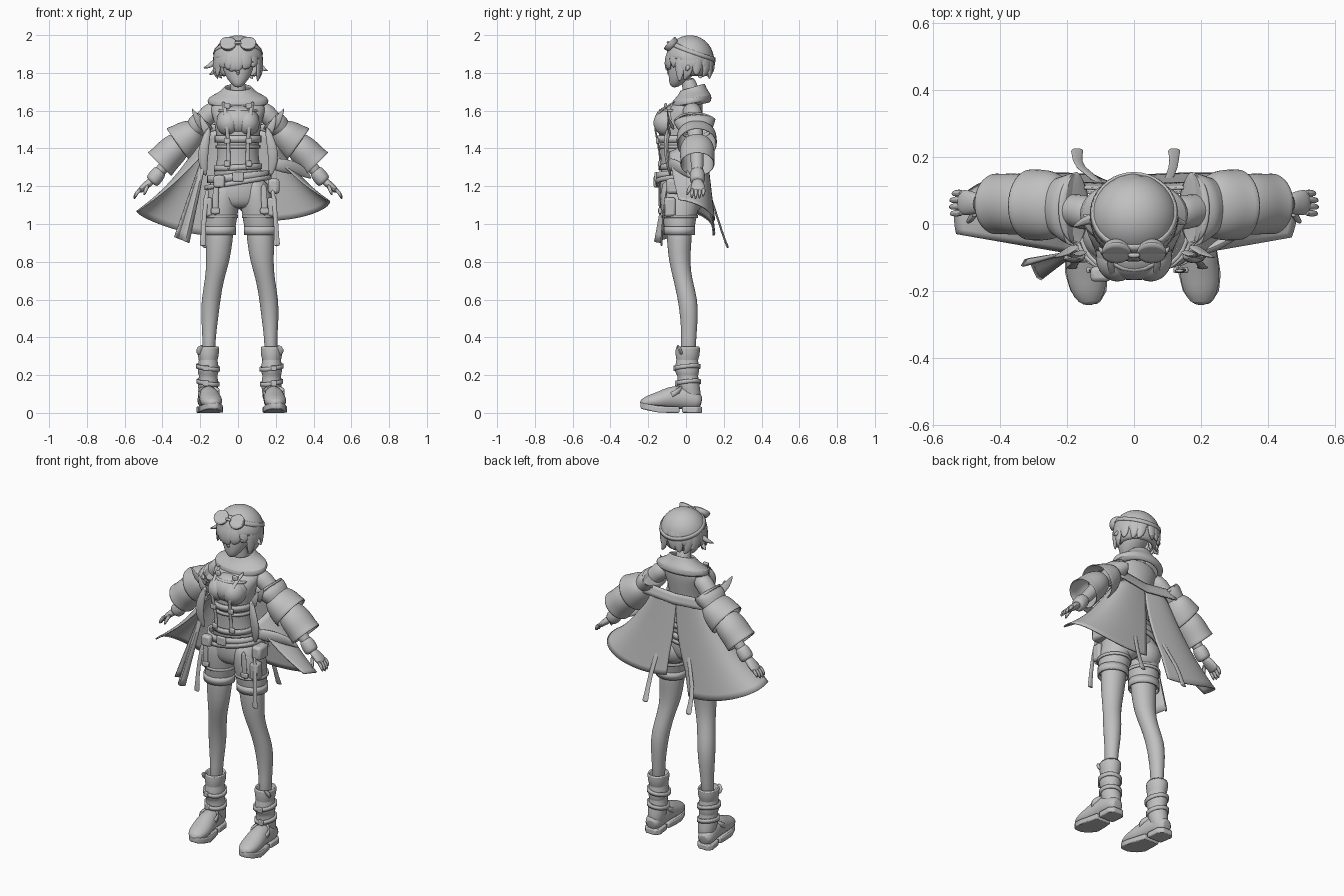
import bpy, bmesh, math, random
from mathutils import Vector as V

random.seed(4)
grey = bpy.data.materials.new("plain_grey")
grey.diffuse_color = (0.53, 0.53, 0.53, 1)


def finish(name, bm, subsurf=0, thick=0, bevel=0):
    bmesh.ops.remove_doubles(bm, verts=bm.verts, dist=0.0001)
    bmesh.ops.recalc_face_normals(bm, faces=bm.faces)
    me = bpy.data.meshes.new(name)
    bm.to_mesh(me)
    bm.free()
    me.materials.append(grey)
    ob = bpy.data.objects.new(name, me)
    bpy.context.collection.objects.link(ob)
    if thick:
        m = ob.modifiers.new("thickness", 'SOLIDIFY')
        m.thickness, m.offset = thick, 0
    if bevel:
        m = ob.modifiers.new("bevel", 'BEVEL')
        m.width, m.segments = bevel, 2
    if subsurf:
        ob.modifiers.new("smooth", 'SUBSURF').levels = subsurf
    bpy.ops.object.select_all(action='DESELECT')
    ob.select_set(True)
    bpy.context.view_layer.objects.active = ob
    bpy.ops.object.shade_smooth_by_angle(angle=math.radians(40))
    return ob


def skin(name, loops, caps=True, **kw):
    """Bridge equal rings of points."""
    bm = bmesh.new()
    vs = [[bm.verts.new(p) for p in lp] for lp in loops]
    n = len(vs[0])
    for a, b in zip(vs, vs[1:]):
        for i in range(n):
            bm.faces.new((a[i], a[(i + 1) % n], b[(i + 1) % n], b[i]))
    if caps:
        bm.faces.new(vs[0])
        bm.faces.new(vs[-1])
    return finish(name, bm, **kw)


def loft(name, rings, n=20, caps=True, subsurf=1, pitch=0, **kw):
    """Horizontal ellipses: x, y, z, rx, ry; pitch raises the back."""
    return skin(name, [[(x + rx * math.cos(i * math.tau / n), y + ry * math.sin(i * math.tau / n),
                         z + pitch * math.sin(i * math.tau / n)) for i in range(n)]
                       for x, y, z, rx, ry in rings], caps, subsurf=subsurf, **kw)


def tube(name, pts, radii, ref=(0, 1, 0), n=12, caps=True, subsurf=1, **kw):
    """Ellipses along a path; first radius sideways, second along ref."""
    pts, loops = [V(p) for p in pts], []
    for k, p in enumerate(pts):
        t = (pts[min(k + 1, len(pts) - 1)] - pts[max(k - 1, 0)]).normalized()
        side = t.cross(V(ref)).normalized()
        up = side.cross(t)
        a, b = radii[k] if isinstance(radii[k], tuple) else (radii[k], radii[k])
        loops.append([p + side * a * math.cos(i * math.tau / n) + up * b * math.sin(i * math.tau / n)
                      for i in range(n)])
    return skin(name, loops, caps, subsurf=subsurf, **kw)


def sheet(name, fn, nu=24, nv=10, thick=0.008, **kw):
    bm = bmesh.new()
    g = [[bm.verts.new(fn(i / nu, j / nv)) for j in range(nv + 1)] for i in range(nu + 1)]
    for i in range(nu):
        for j in range(nv):
            bm.faces.new((g[i][j], g[i + 1][j], g[i + 1][j + 1], g[i][j + 1]))
    return finish(name, bm, thick=thick, **kw)


def band(name, c, rx, ry, h, tilt=0, pitch=0, thick=0.012):
    def fn(u, v):
        a = u * math.tau
        return (c[0] + rx * math.cos(a), c[1] + ry * math.sin(a),
                c[2] + (v - .5) * h + tilt * math.cos(a) + pitch * math.sin(a))
    return sheet(name, fn, 32, 1, thick)


def box(name, c, size, bevel=0.006):
    bm = bmesh.new()
    bmesh.ops.create_cube(bm, size=1)
    for v in bm.verts:
        v.co = V([v.co[i] * size[i] + c[i] for i in range(3)])
    return finish(name, bm, bevel=bevel)


def ball(name, c, r, keep=None):
    bm = bmesh.new()
    bmesh.ops.create_uvsphere(bm, u_segments=32, v_segments=20, radius=1)
    for v in bm.verts:
        v.co = V([v.co[i] * r[i] + c[i] for i in range(3)])
    if keep:
        bmesh.ops.delete(bm, geom=[f for f in bm.faces if not keep(f.calc_center_median())], context='FACES')
    return finish(name, bm, thick=0.01 if keep else 0)


def bez(pts, t):
    pts = [V(p) for p in pts]
    while len(pts) > 1:
        pts = [a.lerp(b, t) for a, b in zip(pts, pts[1:])]
    return pts[0]


# head, nose, neck
loft("head", [(0, -.062, 1.722, .014, .014), (0, -.05, 1.745, .04, .04), (0, -.027, 1.785, .07, .066),
              (0, -.005, 1.84, .088, .09), (0, .01, 1.91, .09, .095), (0, .015, 1.96, .05, .055)])
tube("nose", [(0, -.085, 1.835), (0, -.099, 1.80), (0, -.083, 1.788)], [.006, .01, .006])
tube("neck", [(0, .04, 1.6), (0, .03, 1.7), (0, .005, 1.78)], [.055, .042, .042])
# hair cap with an opening for the face, and chunky locks
ball("hair_cap", (0, .02, 1.872), (.127, .122, .122), lambda p: p.z > 1.87 or p.y > -.02 and p.z > 1.78)
for row, (count, low) in enumerate(((16, 1.765), (13, 1.81))):
    for i in range(count):
        a = math.tau * (i + .5 * row) / count + random.uniform(-.08, .08)
        d = V((math.cos(a), math.sin(a), 0))
        swirl = V((-d.y, d.x, 0)) * random.uniform(-.035, .035)
        front = d.y < -.62
        z = (1.83 if front else low + .015 * max(0, d.y)) + random.uniform(-.02, .02)
        c = V((0, .02, 0))
        f = .95 if front else random.uniform(.85, 1.12)
        tube("hair_lock", [c + d * .085 + V((0, 0, 1.96)), c + d * .118 + V((0, 0, 1.9)),
                           c + d * .123 + V((0, 0, 1.85)), c + d * .12 + swirl * .3 + V((0, 0, z * .6 + .732)),
                           c + d * .115 * f + swirl + V((0, 0, z))],
             [(.02, .006), (.034, .012), (.032, .013), (.024, .012), (.003, .003)], ref=d, n=8)
for tip in ((-.185, -.01, 1.825), (.16, 0, 1.81), (-.155, .03, 1.79)):
    tube("side_hair_tip", [(tip[0] * .6, .02, 1.87), (tip[0] * .8, .01, tip[2] + .01), tip],
         [.02, .015, .002], n=8)


# goggles and strap
def strap(u, v):
    a = u * math.tau
    z = 1.915 - .045 * math.sin(a) + (v - .5) * .022
    k = math.sqrt(max(0.05, 1 - ((z - 1.872) / .128) ** 2)) * .131
    return (k * math.cos(a), .02 + k * math.sin(a), z)


sheet("goggle_strap", strap, 40, 1, .01)
gd = V((0, -.72, .69))
for s in (1, -1):
    c = V((s * .053, -.083, 1.955))
    tube("goggle_rim", [c - gd * .025, c - gd * .015, c + gd * .006, c + gd * .011, c + gd * .009, c + gd * .002],
         [.034, .04, .046, .042, .036, .033], ref=(1, 0, 0), n=24)
tube("goggle_bridge", [(-.02, -.09, 1.957), (0, -.097, 1.962), (.02, -.09, 1.957)], [.008] * 3, ref=(0, 0, 1))

# torso, bust, cowl collar
loft("torso", [(0, -.03, 1.2, .15, .105), (0, -.035, 1.28, .125, .1), (0, -.038, 1.37, .105, .096),
               (0, -.038, 1.46, .116, .108), (0, -.033, 1.54, .125, .115), (0, -.008, 1.6, .15, .098),
               (0, .012, 1.64, .14, .078), (0, .028, 1.675, .08, .055)])
ball("bust_top", (0, -.08, 1.545), (.115, .088, .082))
loft("cowl_collar", [(0, .03, 1.625, .12, .09), (0, .03, 1.64, .162, .102), (0, .03, 1.665, .16, .1),
                     (0, .032, 1.682, .112, .082), (0, .035, 1.71, .075, .064), (0, .035, 1.725, .07, .06)],
     caps=False, thick=.012, pitch=.018)
band("chest_band", (0, -.041, 1.45), .118, .112, .035)
band("under_bust_band", (0, -.04, 1.41), .112, .104, .018)
band("corset_hem", (0, -.035, 1.3), .122, .104, .03, .006)
for s in (1, -1):
    ball("bust", (s * .05, -.1, 1.535), (.064, .072, .07))
    tube("chest_strap", [(s * .08, -.055, 1.65), (s * .07, -.125, 1.61), (s * .062, -.166, 1.56),
                         (s * .058, -.165, 1.5), (s * .052, -.148, 1.43), (s * .05, -.137, 1.36),
                         (s * .05, -.14, 1.28)], [(.011, .005)] * 7, n=8)
    for z, y in ((1.625, -.108), (1.44, -.152), (1.32, -.14)):
        box("strap_buckle", (s * .058, y, z), (.034, .016, .03))
tube("top_hem", [(-.11, -.06, 1.6), (-.065, -.125, 1.602), (0, -.142, 1.6), (.065, -.125, 1.602), (.11, -.06, 1.6)],
     [.009] * 5, ref=(0, 0, 1))

# shorts, belts
loft("hips", [(0, -.03, 1.28, .122, .1), (0, -.03, 1.21, .155, .11), (0, -.03, 1.14, .172, .106),
              (0, -.03, 1.1, .15, .09), (0, -.03, 1.08, .07, .06)])
band("waist_belt", (0, -.03, 1.25), .158, .122, .04, .014)
band("slung_belt", (0, -.03, 1.22), .172, .125, .025, .028)
box("belt_buckle", (0, -.158, 1.25), (.06, .018, .05))
box("belt_pouch", (-.1, -.15, 1.225), (.06, .045, .065), .012)
box("left_pouch", (.19, -.06, 1.2), (.06, .09, .08), .015)

for s in (1, -1):
    o, b = .01, .168

    def at(a, y, z):
        return (s * a + o, y, z)
    ball("seat_cheek", (s * .075, .02, 1.13), (.085, .065, .085))
    loft("shorts_leg", [at(.07, -.03, 1.25) + (.06, .085), at(.082, -.03, 1.18) + (.084, .108),
                        at(.096, -.033, 1.08) + (.092, .1), at(.108, -.035, .98) + (.084, .08),
                        at(.11, -.035, .94) + (.084, .077)])
    band("shorts_cuff", at(.11, -.035, .965), .085, .079, .045, thick=.008)
    band("thigh_strap", at(.104, -.033, 1.04), .09, .092, .016, thick=.008)
    loft("leg", [at(.1, -.035, 1.05) + (.08, .075), at(.111, -.036, .9) + (.072, .065),
                 at(.116, -.035, .8) + (.062, .056), at(.134, -.018, .71) + (.05, .05),
                 at(.154, .01, .6) + (.051, .053), at(.16, .017, .5) + (.046, .047),
                 at(.163, .015, .4) + (.034, .039), at(.166, .01, .28) + (.036, .042)])
    # boots: layered shaft, straps, foot, split sole
    loft("boot_shaft", [at(b, .03, .04) + (.048, .052), at(b, .022, .12) + (.05, .055),
                        at(b, .014, .135) + (.056, .06), at(b, .012, .18) + (.052, .056),
                        at(b, .008, .2) + (.048, .055), at(b, .006, .215) + (.058, .066),
                        at(b, .006, .265) + (.054, .062), at(b, .006, .28) + (.048, .056),
                        at(b, .008, .295) + (.056, .064), at(b, .01, .35) + (.061, .067),
                        at(b, .01, .355) + (.05, .055), at(b, .01, .3) + (.035, .045)])
    for z, y, k in ((.16, .012, .055), (.24, .006, .058)):
        band("boot_strap", at(b, y, z), k, k + .006, .022, .008 * s, .006)
        box("boot_buckle", at(b + .012, y - k - .008, z - .004), (.03, .014, .03), .004)
    tube("boot_cuff_flap", [at(b + .03, -.02, .31), at(b + .05, -.035, .34), at(b + .03, -.045, .36)],
         [(.03, .012), (.025, .012), (.004, .004)], n=8)
    foot = ((.083, .055, .03, .03), (.06, .06, .05, .05), (-.02, .085, .052, .066), (-.09, .08, .056, .06),
            (-.14, .066, .062, .046), (-.195, .058, .056, .038), (-.232, .05, .036, .024), (-.24, .045, .01, .01))
    tx = lambda y: (.186 - y * .07) if s > 0 else (.162 + y * .13)
    tube("boot_foot", [(s * tx(y), y, z) for y, z, *_ in foot], [(rx, rz) for *_, rx, rz in foot],
         ref=(0, 0, 1), n=16)
    for nm, ys in (("boot_heel", ((.085, .03), (.06, .052), (0, .05), (-.02, .048))),
                   ("boot_sole", ((-.035, .05), (-.09, .058), (-.15, .063), (-.2, .054), (-.23, .033), (-.24, .02)))):
        out = [(s * tx(y) + w, y) for y, w in ys] + [(s * tx(y) - w, y) for y, w in reversed(ys)]
        skin(nm, [[(x, y, z + max(0, -.15 - y) * .25) for x, y in out] for z in (0, .033)], bevel=.006)
    band("instep_strap", (s * tx(-.06), -.06, .105), .053, .04, .03, 0, .025, .008)

    # arms, glove cuffs, hands
    tube("arm", [(s * .1, .025, 1.615), (s * .15, .035, 1.59), (s * .22, .048, 1.51), (s * .3, .055, 1.42),
                 (s * .38, .06, 1.315), (s * .45, .06, 1.235)], [.048, .057, .045, .038, .036, .027])
    tube("wrist_cuff", [(s * .405, .06, 1.29), (s * .42, .06, 1.27), (s * .45, .06, 1.23), (s * .46, .06, 1.22)],
         [.032, .042, .043, .034])
    tube("palm", [(s * .45, .06, 1.235), (s * .48, .062, 1.21), (s * .51, .065, 1.185), (s * .525, .065, 1.17)],
         [(.022, .024), (.021, .036), (.018, .041), (.012, .035)])
    for i in range(4):
        y, L = .034 + i * .02, (.9, 1, .95, .75)[i]
        tube("finger", [(s * .51, y, 1.19), (s * (.52 + .022 * L), y - .002, 1.185 - .025 * L),
                        (s * (.515 + .036 * L), y - .004, 1.185 - .055 * L)], [.012, .011, .006], n=8)
    tube("thumb", [(s * .475, .035, 1.21), (s * .49, .012, 1.18), (s * .498, .005, 1.15)], [.013, .011, .006], n=8)

    # coat sleeves: folded collar roll, upper and lower flared puffs
    tube("sleeve_collar", [(s * .245, .055, 1.485), (s * .215, .052, 1.515), (s * .18, .045, 1.545),
                           (s * .17, .045, 1.555), (s * .185, .045, 1.54)],
         [(.05, .075), (.058, .09), (.072, .112), (.068, .108), (.058, .095)], n=20, caps=False, thick=.008)
    tube("upper_sleeve", [(s * .215, .055, 1.51), (s * .235, .055, 1.49), (s * .262, .056, 1.465),
                          (s * .29, .057, 1.44), (s * .318, .058, 1.42)],
         [(.05, .07), (.072, .095), (.088, .103), (.095, .104), (.105, .104)], n=20, caps=False, thick=.008)
    tube("lower_sleeve", [(s * .3, .057, 1.435), (s * .33, .058, 1.405), (s * .365, .06, 1.37),
                          (s * .395, .06, 1.337), (s * .417, .06, 1.315)],
         [(.06, .07), (.076, .088), (.08, .09), (.08, .086), (.088, .09)], n=20, caps=False, thick=.008)
    for tip, base in (((.245, -.1, 1.615), (.17, -.06, 1.5)), ((.2, -.09, 1.58), (.15, -.08, 1.47))):
        q = V(base).lerp(V(tip), .5) + V((.005, -.015, -.01))
        tube("lapel_point", [(s * p[0], p[1], p[2]) for p in (base, q, tip)],
             [(.028, .008), (.024, .007), (.002, .002)], n=8)

    # flared coat panel, joined at the top of the back and split below
    hem = (((.03, .145, 1.03), (.3, .16, .98), (.55, .165, 1.1), (.47, -.04, 1.13)) if s > 0 else
           ((.12, .145, .94), (.3, .16, .93), (.58, .165, 1.06), (.53, -.03, 1.07)))

    def panel(u, v):
        p = bez(((0, .088, 1.5), (.13, .11, 1.52), (.25, .11, 1.46), (.175, -.09, 1.38)), u).lerp(bez(hem, u), v)
        p.z -= .02 * math.sin(math.pi * v)
        p.x -= hem[0][0] * (1 - u) ** 4 * v * max(0, 1 - v / .7)
        return (s * p.x, p.y, p.z)
    sheet("coat_panel", panel, 32, 14, .007)
    tube("coat_lapel", [(s * .15, -.09, 1.52), (s * .18, -.11, 1.42), (s * .19, -.1, 1.33), (s * .17, -.08, 1.25)],
         [(.012, .018), (.03, .012), (.032, .012), (.008, .008)], n=8)

    # hanging straps behind and in front
    ex = .12 if s > 0 else .17
    tube("back_strap", [(s * .09, .085, 1.27), (s * .1, .13, 1.15), (s * ex, .17, 1.02), (s * ex, .21, .9),
                        (s * ex, .225, .87)], [(.014, .006), (.014, .006), (.015, .006), (.016, .006), (.026, .008)],
         n=8)
    tube("front_strap", [at(.125, -.14, 1.22), at(.13, -.14, 1.12), at(.13, -.135, 1.04)],
         [(.018, .007)] * 3, n=8)
    box("strap_end", at(.13, -.138, 1.07), (.045, .018, .03))
    tube("side_strap", [at(.17, -.1, 1.2), at(.19, -.12, 1.05), at(.195, -.13, .91), at(.195, -.13, .88)],
         [(.013, .006), (.013, .006), (.014, .006), (.024, .007)], n=8)
    box("thigh_pouch", at(.17, -.085, 1.09), (.05, .06, .1), .012)

# folded coat edge across the back, loose front strip and hip fold on single sides
sheet("back_collar_fold", lambda u, v: ((u - .5) * .4, .1 + .015 * v + .02 * abs(u - .5),
                                        1.515 - .06 * v + .04 * abs(u - .5)), 16, 3, .008)
sheet("front_coat_strip", lambda u, v: (-.17 - .025 * u - .09 * v - .05 * u * v,
                                        -.085 - .05 * v - .03 * math.sin(u * 6) * v, 1.34 - .44 * v + .03 * u * v),
      8, 10, .008)
tube("left_coat_fold", [(.17, -.09, 1.32), (.24, -.07, 1.31), (.33, -.01, 1.29), (.39, .03, 1.24)],
     [(.03, .012), (.04, .02), (.035, .015), (.005, .005)])
